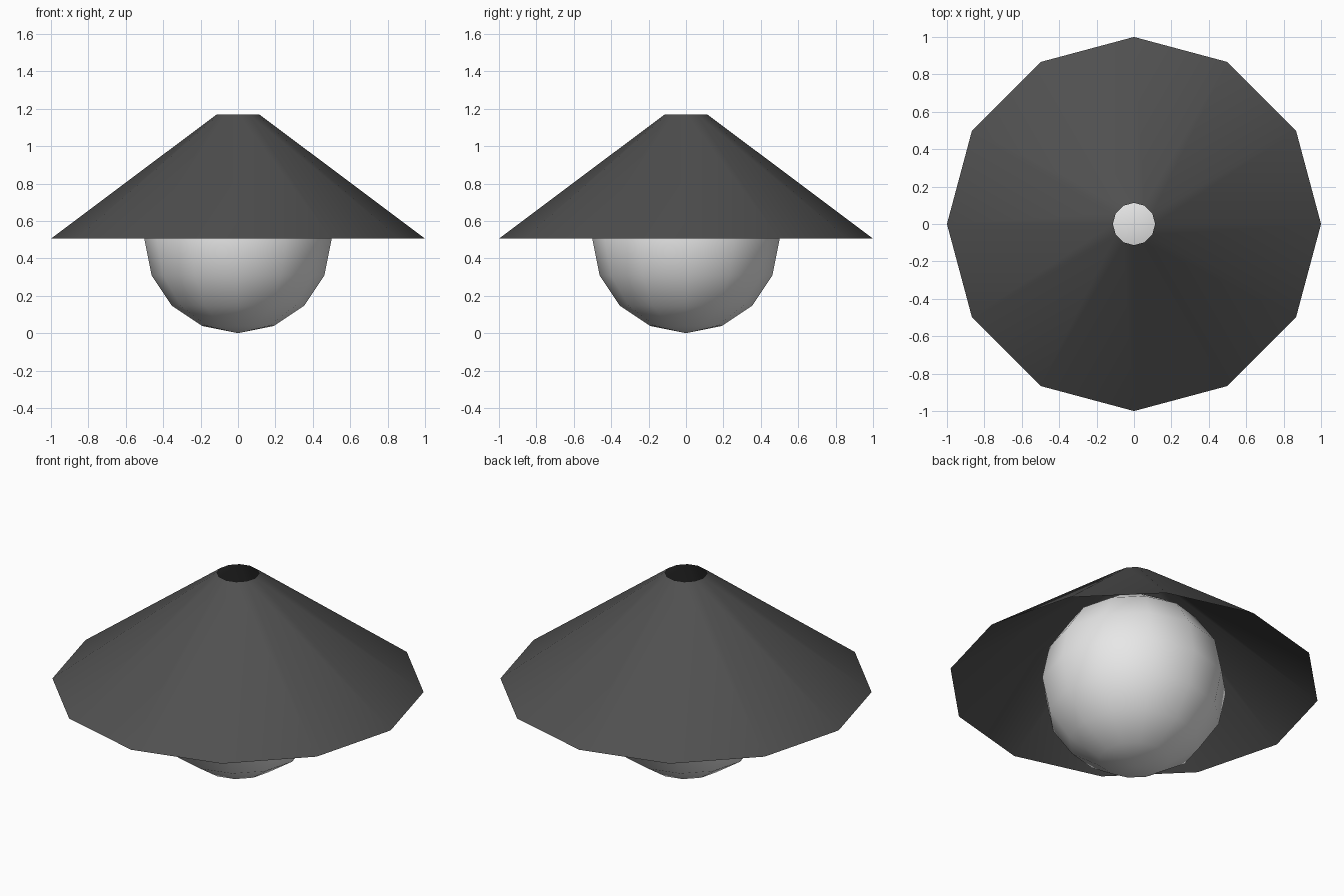
import bpy
import bmesh
import math

cube = bpy.data.objects.get("Cube")
if cube:
    bpy.data.objects.remove(cube, do_unlink=True)

SIDES = 12
RIM_Z, TOP_Z = 0.505, 1.17
RIM_R, HOLE_R = 1.0, 0.113


def make_material(name, value):
    mat = bpy.data.materials.new(name)
    mat.use_nodes = True
    colour = (value, value, value, 1)
    mat.diffuse_color = colour
    mat.node_tree.nodes["Principled BSDF"].inputs["Base Color"].default_value = colour
    return mat


def make_object(name, bm, mat):
    bmesh.ops.recalc_face_normals(bm, faces=bm.faces)
    for face in bm.faces:
        face.smooth = True
    mesh = bpy.data.meshes.new(name)
    bm.to_mesh(mesh)
    bm.free()
    mesh.materials.append(mat)
    obj = bpy.data.objects.new(name, mesh)
    bpy.context.collection.objects.link(obj)
    return obj


# Open conical shade, a single thin sheet with a hole at the top
bm = bmesh.new()
bmesh.ops.create_cone(bm, cap_ends=False, segments=SIDES,
                      radius1=RIM_R, radius2=HOLE_R, depth=TOP_Z - RIM_Z)
bmesh.ops.translate(bm, verts=bm.verts, vec=(0, 0, (RIM_Z + TOP_Z) / 2))
make_object("lamp_shade", bm, make_material("dark_grey", 0.08))

# Round bulb hanging inside the shade
bm = bmesh.new()
bmesh.ops.create_uvsphere(bm, u_segments=SIDES, v_segments=8, radius=0.5)
bmesh.ops.translate(bm, verts=bm.verts, vec=(0, 0, 0.5))
make_object("bulb", bm, make_material("light_grey", 0.8))
